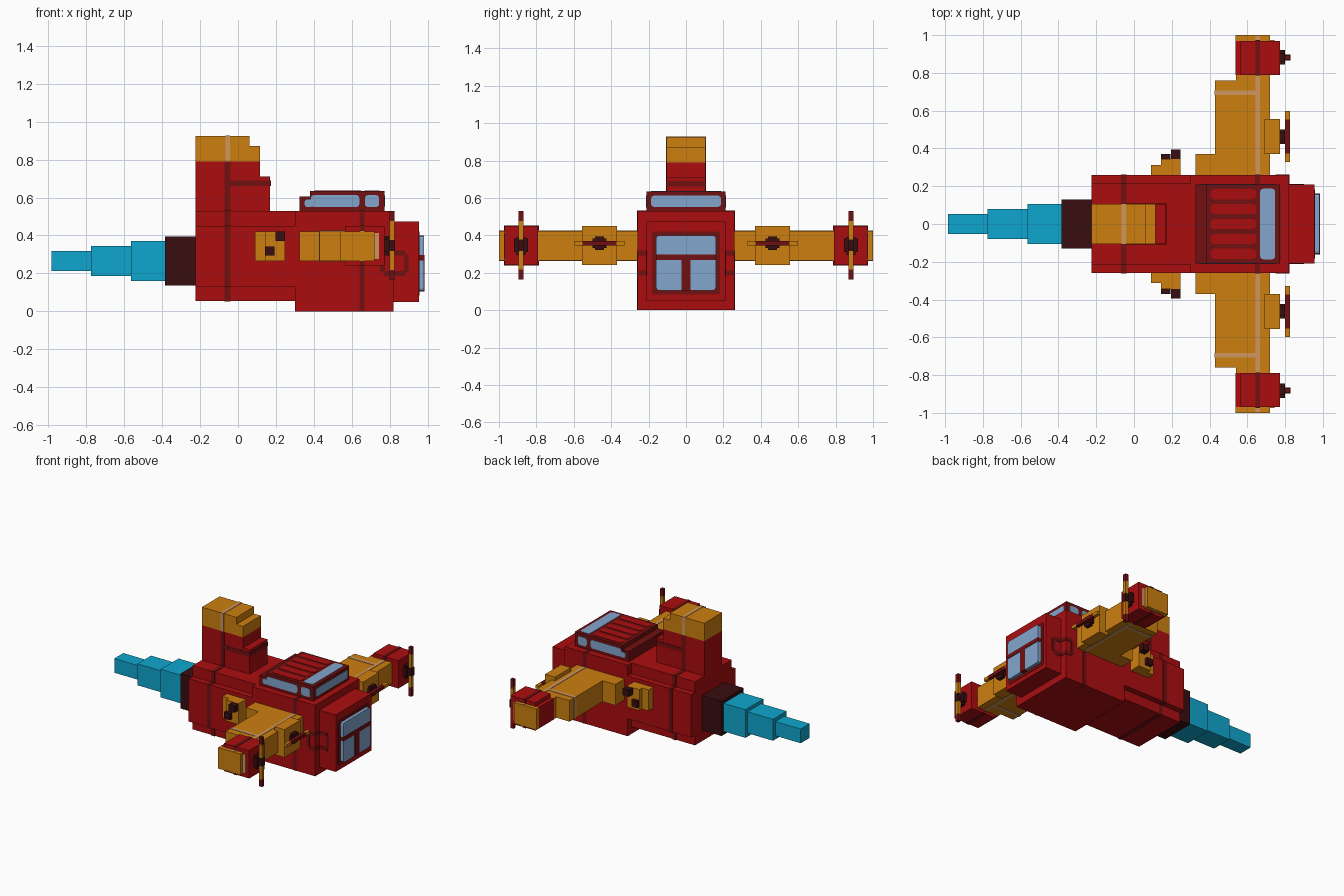
import bpy, bmesh

if "Cube" in bpy.data.objects:
    bpy.data.objects.remove(bpy.data.objects["Cube"])


def material(name, r, g, b):
    m = bpy.data.materials.new(name)
    m.diffuse_color = (r, g, b, 1)
    m.use_nodes = True
    m.node_tree.nodes["Principled BSDF"].inputs["Base Color"].default_value = m.diffuse_color
    return m


RED = material("red", .41, .004, .005)
DARK_RED = material("dark red", .165, .005, .005)
ORANGE = material("orange", .61, .215, .005)
TAN = material("tan", .63, .31, .11)
CYAN = material("cyan", .005, .38, .62)
BROWN = material("dark brown", .04, .004, .005)
BLUE = material("glass blue", .23, .38, .62)


def box(name, mat, x, y, z, mirror=False, round_axis=None, r=.015):
    """Box from ranges; optionally rounded along one axis and mirrored in y."""
    bm = bmesh.new()
    bmesh.ops.create_cube(bm, size=1)
    for v in bm.verts:
        for i, (a, b) in enumerate((x, y, z)):
            v.co[i] = b if v.co[i] > 0 else a
    if round_axis is not None:
        edges = []
        for e in bm.edges:
            d = (e.verts[0].co - e.verts[1].co).normalized()
            if abs(d[round_axis]) > .9:
                edges.append(e)
        bmesh.ops.bevel(bm, geom=edges, offset=r, segments=2, profile=.5, affect='EDGES')
    me = bpy.data.meshes.new(name)
    bm.to_mesh(me)
    bm.free()
    ob = bpy.data.objects.new(name, me)
    bpy.context.collection.objects.link(ob)
    me.materials.append(mat)
    if mirror:
        mod = ob.modifiers.new("mirror", 'MIRROR')
        mod.use_axis = (False, True, False)
    return ob


def sym(a):
    return (-a, a)


E = .003  # thickness of painted plates

# fuselage: cross-shaped rear, deep front, narrower nose
box("rear_body_core", RED, (-.225, .30), sym(.215), (.055, .53))
box("rear_body_sides", RED, (-.225, .30), sym(.26), (.13, .45))
box("front_body", RED, (.30, .82), sym(.26), (0, .53))
box("nose", RED, (.82, .955), sym(.21), (.05, .475))

# painted bands around the fuselage
box("rear_band_core", DARK_RED, (-.07, -.04), sym(.215 + E), (.055 - E, .53 + E))
box("rear_band_sides", DARK_RED, (-.07, -.04), sym(.26 + E), (.13 - E, .45 + E))
box("front_band", DARK_RED, (.64, .667), sym(.26 + E), (0, .53 + E))

# hatch outline on both sides, wrapping over the step to the nose
for z in ((.185, .212), (.293, .32)):
    box("hatch_bar_body", DARK_RED, (.77, .82 + E), (.20, .26 + E), z, True)
    box("hatch_bar_nose", DARK_RED, (.82, .885), (.20, .21 + E), z, True)
box("hatch_end_body", DARK_RED, (.75, .775), (.25, .26 + E), (.205, .30), True)
box("hatch_end_nose", DARK_RED, (.877, .90), (.20, .21 + E), (.205, .30), True)

# nose window with its frame and bars
box("nose_window_frame", DARK_RED, (.95, .955 + E), sym(.183), (.083, .42), round_axis=0)
box("nose_window_glass", BLUE, (.95, .982), sym(.16), (.105, .40), round_axis=0)
box("nose_window_crossbar", DARK_RED, (.95, .985), sym(.161), (.267, .297))
box("nose_window_post", DARK_RED, (.95, .985), sym(.025), (.104, .28))

# canopy with windows and roof slats
box("canopy", DARK_RED, (.38, .772), sym(.21), (.53, .635))
box("canopy_rear", DARK_RED, (.325, .38), sym(.21), (.53, .605))
box("canopy_long_window", BLUE, (.385, .64), (.20, .21 + E), (.55, .613), True, 1)
box("canopy_rear_window", BLUE, (.35, .40), (.20, .21 + E), (.55, .59), True, 1)
box("canopy_short_window", BLUE, (.67, .745), (.20, .21 + E), (.55, .613), True, 1)
box("canopy_front_window", BLUE, (.76, .772 + E), sym(.187), (.552, .612), round_axis=0)
box("canopy_roof_window", BLUE, (.668, .747), sym(.187), (.63, .635 + E), round_axis=2)
for i in range(5):
    y = (i - 2) * .079
    box("roof_slat", RED, (.405, .648), (y - .027, y + .027), (.63, .635 + E), round_axis=2, r=.02)

# tail fin, red below and orange above
box("fin_base", RED, (-.225, .17), sym(.105), (.53, .71))
box("fin_middle", RED, (-.225, .115), sym(.105), (.71, .79))
box("fin_upper", ORANGE, (-.225, .115), sym(.105), (.79, .872))
box("fin_cap", ORANGE, (-.225, .06), sym(.105), (.872, .925))
box("fin_band", DARK_RED, (-.07, -.04), sym(.105 + E), (.53, .79))
box("fin_cap_band", TAN, (-.067, -.043), sym(.105 + E), (.79, .925 + E))
box("fin_side_stripe", DARK_RED, (-.05, .17 + E), sym(.105 + E), (.66, .69))

# tapered tail boom
box("boom_collar", BROWN, (-.385, -.225), sym(.13), (.135, .395))
for x0, x1, h in ((-.565, -.385, .105), (-.775, -.565, .08), (-.985, -.775, .053)):
    box("boom_section", CYAN, (x0, x1), sym(h), (.265 - h, .265 + h))

# wings
WZ = (.265, .422)
SZ = (WZ[0] - E, WZ[1] + E)
box("wing_root", ORANGE, (.325, .43), (.25, .37), WZ, True)
box("wing_main", ORANGE, (.43, .72), (.25, .76), WZ, True)
box("wing_outer", ORANGE, (.54, .72), (.76, .79), WZ, True)
box("wing_in_engine", RED, (.537, .57), (.79, .97), WZ, True)
box("wing_tip", ORANGE, (.537, .72), (.97, 1.0), WZ, True)
box("wing_tip_edge", TAN, (.72, .745), (.96, .97 + E), (.275, .412), True)
box("wing_long_stripe", TAN, (.643, .668), (.26 + E, .79), SZ, True)
box("wing_tip_stripe", TAN, (.643, .668), (.97, .999), SZ, True)
box("wing_cross_stripe", TAN, (.43 - E, .645), (.683, .708), SZ, True)

# engines
EZ = (.242, .45)
box("outer_engine", RED, (.565, .772), (.79, .97), EZ, True)
box("outer_engine_band", DARK_RED, (.643, .668), (.79 - E, .97 + E), (EZ[0] - E, EZ[1] + E), True)
box("inner_engine", ORANGE, (.692, .774), (.37, .557), EZ, True)

# propellers: upright on the outer engines, level on the inner ones
PX = (.80, .825)
ZC = .347
yo, yi = .882, .4625
box("outer_hub", BROWN, (.77, .80), (yo - .038, yo + .038), (ZC - .035, ZC + .035), True)
box("outer_hub_tall", BROWN, (.77, .797), (yo - .024, yo + .024), (ZC - .052, ZC + .045), True)
box("outer_spinner", BROWN, (.79, .828), (yo - .016, yo + .016), (ZC - .03, ZC + .03), True)
box("outer_blade", ORANGE, PX, (yo - .013, yo + .013), (ZC - .13, ZC + .13), True)
for a, b in ((-.183, -.115), (.115, .183)):
    box("outer_blade_tip", DARK_RED, PX, (yo - .013, yo + .013), (ZC + a, ZC + b), True)
ZI = .358
box("inner_hub", BROWN, (.77, .80), (yi - .038, yi + .038), (ZI - .025, ZI + .025), True)
box("inner_hub_tall", BROWN, (.77, .80), (yi - .025, yi + .025), (ZI - .037, ZI + .037), True)
box("inner_blade", DARK_RED, PX, (yi - .09, yi + .09), (ZI - .012, ZI + .012), True)
for a, b in ((-.135, -.09), (.09, .135)):
    box("inner_blade_tip", ORANGE, PX, (yi + a, yi + b), (ZI - .012, ZI + .012), True)

# side mounts behind the wings
box("side_mount", ORANGE, (.09, .247), (.25, .313), WZ, True)
box("side_mount_step", ORANGE, (.143, .247), (.313, .345), WZ, True)
box("upper_peg", BROWN, (.197, .247), (.345, .395), (.372, .422), True)
box("lower_peg", BROWN, (.143, .193), (.345, .37), (.293, .342), True)
